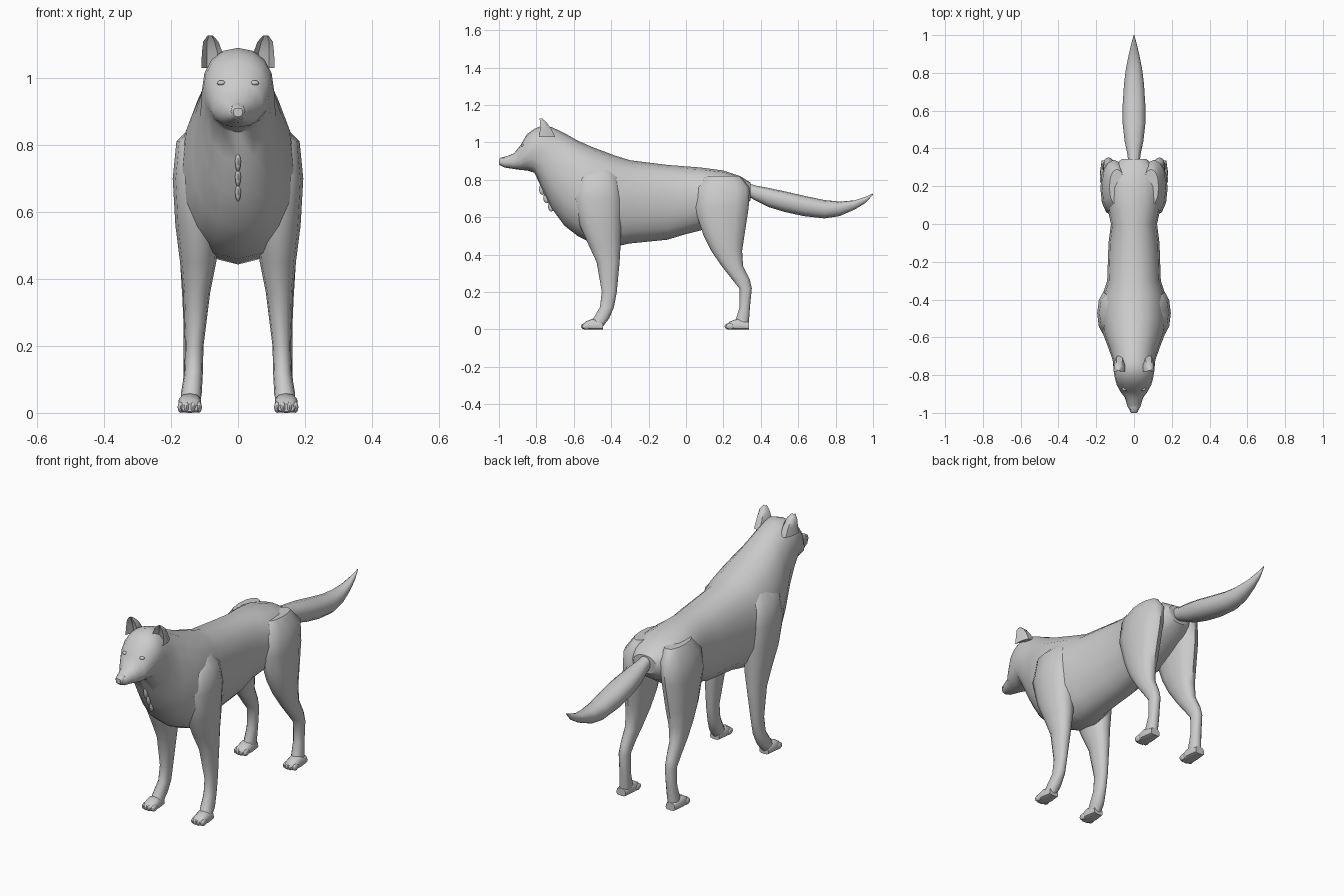
import bpy, bmesh, math


def power(v, n):
    return math.copysign(abs(v) ** (2 / n), v)


def loft(name, rings, mirror=False, angle=45):
    """Skin a list of equal-length point rings and cap both ends."""
    bm = bmesh.new()
    rows = [[bm.verts.new(p) for p in ring] for ring in rings]
    for a, b in zip(rows, rows[1:]):
        for i in range(len(a)):
            j = (i + 1) % len(a)
            bm.faces.new((a[i], a[j], b[j], b[i]))
    bm.faces.new(rows[0])
    bm.faces.new(rows[-1])
    return finish(name, bm, mirror, angle)


def finish(name, bm, mirror, angle):
    bmesh.ops.recalc_face_normals(bm, faces=bm.faces[:])
    mesh = bpy.data.meshes.new(name)
    bm.to_mesh(mesh)
    bm.free()
    ob = bpy.data.objects.new(name, mesh)
    bpy.context.collection.objects.link(ob)
    bpy.ops.object.select_all(action='DESELECT')
    ob.select_set(True)
    bpy.context.view_layer.objects.active = ob
    bpy.ops.object.shade_smooth_by_angle(angle=math.radians(angle))
    if mirror:
        ob.modifiers.new("Mirror", 'MIRROR')
    return ob


def slice_y(y, bottom, mid, top, w, cx=0, sides=16, n=2.2):
    """Upright cross-section with separate upper and lower heights."""
    pts = []
    for i in range(sides):
        a = 2 * math.pi * i / sides
        s = power(math.sin(a), n)
        h = top - mid if s > 0 else mid - bottom
        pts.append((cx + w * power(math.cos(a), n), y, mid + h * s))
    return pts


def slice_z(z, y0, y1, x0, x1, sides=12):
    """Level cross-section filling a box in x and y."""
    pts = []
    for i in range(sides):
        a = 2 * math.pi * i / sides
        pts.append(((x0 + x1) / 2 + (x1 - x0) / 2 * power(math.cos(a), 2.2),
                    (y0 + y1) / 2 + (y1 - y0) / 2 * power(math.sin(a), 2.2), z))
    return pts


def blobs(name, items, mirror=True):
    """Ellipsoids given as (centre, radii)."""
    bm = bmesh.new()
    for c, r in items:
        made = bmesh.ops.create_uvsphere(bm, u_segments=10, v_segments=6, radius=1)
        for v in made["verts"]:
            v.co = [c[k] + v.co[k] * r[k] for k in range(3)]
    return finish(name, bm, mirror, 60)


# Head, neck and torso: y, bottom, widest height, top, half width
body = [
    (-.99, .875, .893, .91, .020), (-.97, .866, .893, .922, .033),
    (-.92, .858, .895, .942, .048), (-.885, .853, .91, .985, .074),
    (-.85, .85, .945, 1.045, .092), (-.81, .838, .97, 1.073, .103),
    (-.77, .75, .96, 1.09, .108), (-.72, .65, .88, 1.083, .113),
    (-.65, .555, .78, 1.05, .138), (-.58, .50, .73, 1.01, .165),
    (-.50, .46, .71, .975, .175), (-.38, .443, .70, .93, .168),
    (-.30, .46, .70, .905, .142), (-.10, .48, .70, .88, .135),
    (0, .51, .70, .872, .122), (.08, .53, .71, .866, .14),
    (.20, .58, .72, .85, .15), (.29, .64, .73, .82, .122),
    (.345, .69, .74, .785, .065)]
loft("body", [slice_y(*r) for r in body])

# Bushy tail
tail = [
    (.32, .72, .75, .785, .03), (.37, .69, .73, .77, .035),
    (.44, .655, .71, .757, .05), (.53, .628, .69, .738, .06),
    (.63, .606, .665, .715, .06), (.74, .594, .645, .692, .053),
    (.82, .606, .65, .684, .043), (.90, .64, .67, .69, .027),
    (.96, .677, .695, .71, .013), (1.0, .721, .724, .727, .002)]
loft("tail", [slice_y(*r, sides=12) for r in tail])

# Legs: z, y range, x range
front = [
    (.86, -.53, -.39, .05, .135), (.81, -.58, -.36, .05, .184),
    (.70, -.605, -.34, .05, .195), (.56, -.57, -.345, .055, .187),
    (.45, -.52, -.35, .065, .173), (.36, -.478, -.355, .083, .164),
    (.20, -.45, -.37, .103, .158), (.12, -.46, -.385, .105, .160),
    (.06, -.495, -.41, .108, .170), (.015, -.52, -.445, .115, .172)]
hind = [
    (.82, .10, .29, .05, .13), (.76, .055, .34, .04, .170),
    (.65, .045, .335, .05, .178), (.50, .095, .312, .065, .176),
    (.42, .135, .300, .08, .171), (.34, .19, .305, .095, .166),
    (.27, .245, .340, .105, .163), (.22, .285, .352, .108, .162),
    (.12, .287, .342, .110, .162), (.05, .265, .337, .110, .168),
    (.01, .25, .335, .115, .170)]
loft("front_leg", [slice_z(*r) for r in front], mirror=True)
loft("hind_leg", [slice_z(*r) for r in hind], mirror=True)

# Paws with four toes each
paw = [(0, .004, .013, .026, .024), (.15, 0, .014, .042, .033),
       (.5, 0, .015, .058, .036), (1, 0, .012, .04, .027)]
for name, y0, y1 in (("front", -.553, -.445), ("hind", .215, .337)):
    loft(name + "_paw", [slice_y(y0 + t * (y1 - y0), b, m, h, w, .144, 12, 2.8)
                         for t, b, m, h, w in paw], mirror=True)
    blobs(name + "_toes", [((.144 + k * .0105, y0 + .011 + abs(k) * .004, .017),
                            (.0095, .024, .017)) for k in (-2.6, -.95, .95, 2.6)])

# Ears with a hollow front: z, centre x, half width, front y, back y
ears = [(1.03, .076, .033, -.785, -.70), (1.075, .077, .031, -.78, -.722),
        (1.108, .081, .023, -.78, -.745), (1.127, .083, .008, -.783, -.768)]
rings = []
for z, cx, w, f, b in ears:
    m = f + (b - f) * .55
    outline = ((1, f), (.95, m), (.5, b), (-.5, b), (-.95, m), (-1, f), (-.5, m), (.5, m))
    rings.append([(cx + w * k, y, z) for k, y in outline])
loft("ear", rings, mirror=True, angle=40)

# Nose and eyes
loft("nose", [slice_y(-.965, .88, .90, .925, .022, sides=8, n=3),
              slice_y(-.992, .877, .90, .918, .022, sides=8, n=3),
              slice_y(-1.0, .884, .90, .91, .014, sides=8, n=3)])
blobs("eye", [((.05, -.872, .985), (.014, .012, .008))])

# Tufts of fur down the chest
blobs("chest_tuft", [((0, y, z), (.009, .018, .03)) for y, z in
                     ((-.768, .75), (-.745, .705), (-.72, .66))], mirror=False)
